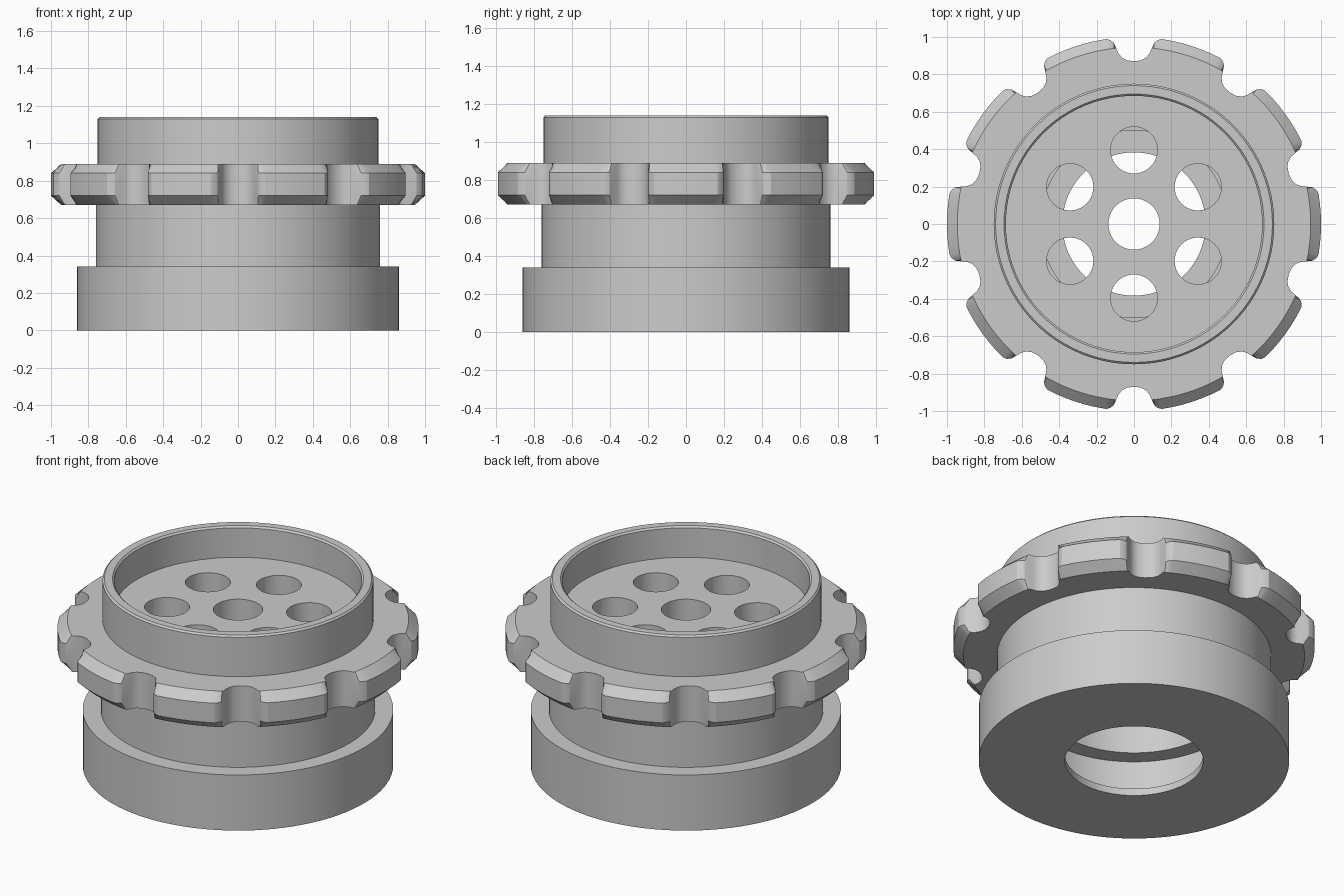
import bpy, bmesh
from math import sin, cos, radians, tau

if "Cube" in bpy.data.objects:
    bpy.data.objects.remove(bpy.data.objects["Cube"], do_unlink=True)

grey = bpy.data.materials.new("plain grey")
grey.use_nodes = True
colour = (0.6, 0.6, 0.6, 1)
grey.diffuse_color = colour
grey.node_tree.nodes["Principled BSDF"].inputs["Base Color"].default_value = colour


def ring_solid(name, rings):
    """Skin a closed loop of rings; each ring is a list of points."""
    bm = bmesh.new()
    loops = [[bm.verts.new(p) for p in ring] for ring in rings]
    n = len(loops[0])
    for a, b in zip(loops, loops[1:] + loops[:1]):
        for i in range(n):
            j = (i + 1) % n
            bm.faces.new((a[i], a[j], b[j], b[i]))
    bmesh.ops.remove_doubles(bm, verts=bm.verts, dist=1e-5)
    bmesh.ops.recalc_face_normals(bm, faces=bm.faces)
    mesh = bpy.data.meshes.new(name)
    bm.to_mesh(mesh)
    bm.free()
    mesh.materials.append(grey)
    obj = bpy.data.objects.new(name, mesh)
    bpy.context.collection.objects.link(obj)
    return obj


def polar(angle, r, z):
    return (r * cos(angle), r * sin(angle), z)


def smooth(obj):
    bpy.ops.object.select_all(action="DESELECT")
    obj.select_set(True)
    bpy.context.view_layer.objects.active = obj
    bpy.ops.object.shade_smooth_by_angle(angle=radians(25))


# Hollow turned body: cup, neck, base and stepped cavity
profile = [(.137, .95), (.685, .95), (.685, 1.13), (.695, 1.14), (.74, 1.14),
           (.75, 1.13), (.75, .78), (.76, .78), (.76, .34), (.86, .34),
           (.86, 0), (.383, 0), (.383, .043), (.6, .043), (.6, .34),
           (.5, .34), (.5, .67), (.137, .67)]
SIDES = 96
body = ring_solid("body", [[polar(tau * i / SIDES, r, z) for i in range(SIDES)]
                           for r, z in profile])

# Six drilled holes around the centre bore
bm = bmesh.new()
for k in range(6):
    x, y, _ = polar(radians(30 + 60 * k), .395, 0)
    made = bmesh.ops.create_cone(bm, cap_ends=True, segments=40,
                                 radius1=.125, radius2=.125, depth=.5)
    bmesh.ops.translate(bm, verts=made["verts"], vec=(x, y, .81))
mesh = bpy.data.meshes.new("hole_cutter")
bm.to_mesh(mesh)
bm.free()
mesh.materials.append(grey)
cutter = bpy.data.objects.new("hole_cutter", mesh)
bpy.context.collection.objects.link(cutter)
cutter.hide_render = True
cutter.hide_viewport = True
cut = body.modifiers.new("holes", "BOOLEAN")
cut.operation = "DIFFERENCE"
cut.solver = "EXACT"
cut.object = cutter

# Bake the holes, then drop the cutter
bpy.context.view_layer.update()
graph = bpy.context.evaluated_depsgraph_get()
drilled = bpy.data.meshes.new_from_object(body.evaluated_get(graph))
body.modifiers.clear()
body.data = drilled
bpy.data.objects.remove(cutter, do_unlink=True)
smooth(body)

# Grip wheel: ten lobes with rounded notches between them
half = [(0, 1), (3, 1), (6, 1), (9.5, 1), (10.6, .992), (11.6, .975),
        (12.2, .945), (12.8, .915), (13.8, .892), (15.5, .876), (18, .87)]
lobe = [(-a, r) for a, r in half[:0:-1]] + half[:-1]
outline = [(radians(36 * k + a), r) for k in range(10) for a, r in lobe]


def outline_ring(z, limit):
    return [polar(a, min(r, limit), z) for a, r in outline]


wheel = ring_solid("grip_wheel", [
    outline_ring(.67, .7), outline_ring(.67, .945), outline_ring(.72, 1),
    outline_ring(.84, 1), outline_ring(.89, .945), outline_ring(.89, .7)])
smooth(wheel)
